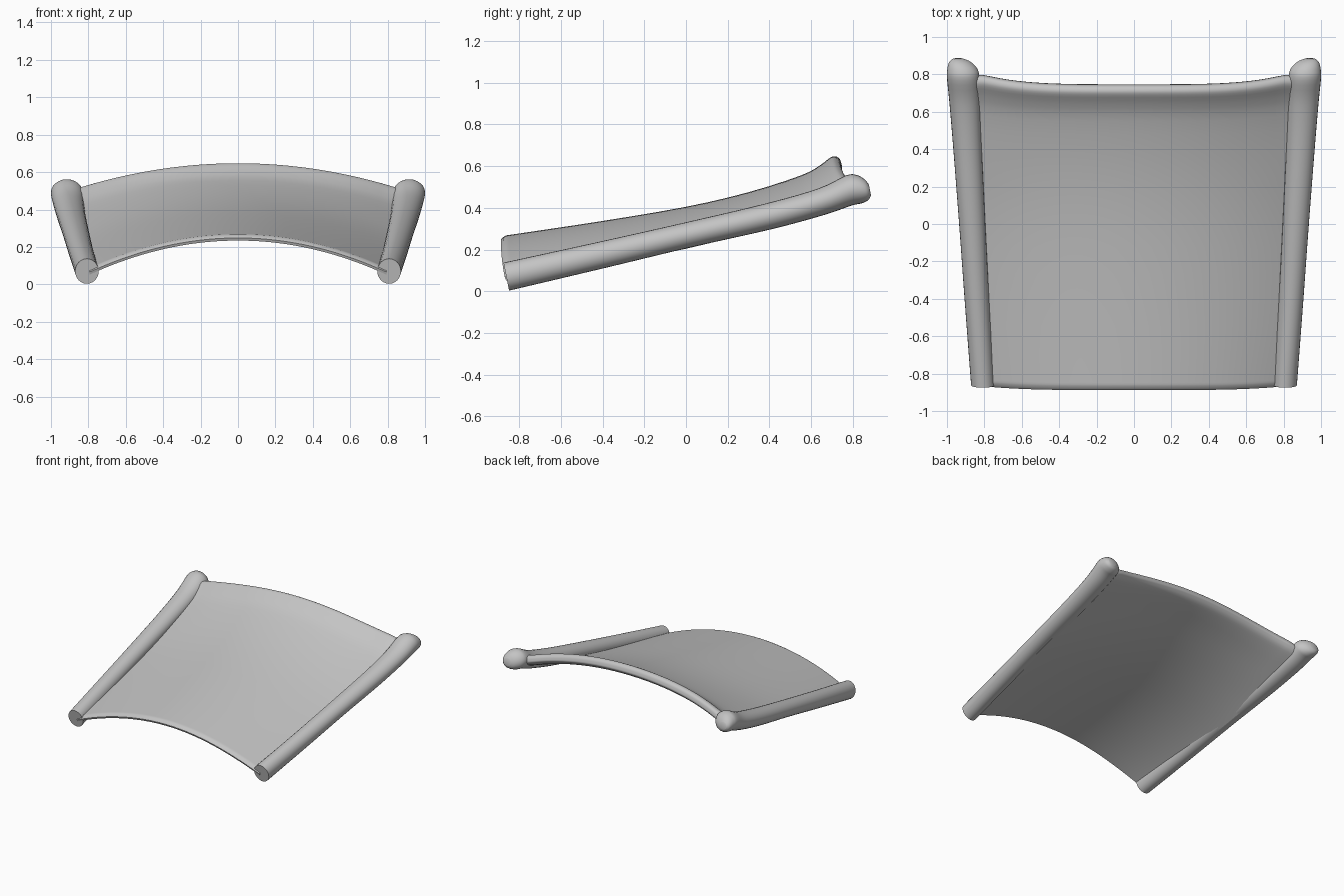
import bpy, bmesh, math

cube = bpy.data.objects.get("Cube")
if cube:
    bpy.data.objects.remove(cube, do_unlink=True)

grey = bpy.data.materials.new("plain grey")
grey.use_nodes = True
COLOUR = (0.55, 0.55, 0.55, 1)
grey.diffuse_color = COLOUR
grey.node_tree.nodes["Principled BSDF"].inputs["Base Color"].default_value = COLOUR


def loft(name, loops, angle):
    """Skin a row of closed loops, cap both ends and shade smooth."""
    bm = bmesh.new()
    rows = [[bm.verts.new(p) for p in loop] for loop in loops]
    n = len(rows[0])
    for a, b in zip(rows, rows[1:]):
        for i in range(n):
            j = (i + 1) % n
            bm.faces.new((a[i], a[j], b[j], b[i]))
    bm.faces.new(rows[0])
    bm.faces.new(rows[-1])
    bmesh.ops.recalc_face_normals(bm, faces=bm.faces)
    mesh = bpy.data.meshes.new(name)
    bm.to_mesh(mesh)
    bm.free()
    mesh.materials.append(grey)
    obj = bpy.data.objects.new(name, mesh)
    bpy.context.collection.objects.link(obj)
    bpy.ops.object.select_all(action='DESELECT')
    obj.select_set(True)
    bpy.context.view_layer.objects.active = obj
    bpy.ops.object.shade_smooth_by_angle(angle=math.radians(angle))
    return obj


def catmull(points, steps):
    """Smooth a list of tuples with a Catmull-Rom spline."""
    out = []
    last = len(points) - 1
    for i in range(last):
        p0, p1, p2, p3 = (points[max(0, min(last, k))] for k in range(i - 1, i + 3))
        for s in range(steps):
            t = s / steps
            out.append(tuple(
                b + 0.5 * t * (c - a + t * (2*a - 5*b + 4*c - d + t * (3*(b - c) + d - a)))
                for a, b, c, d in zip(p0, p1, p2, p3)))
    return out + [points[-1]]


# Side rails: y, x, z, half width, half height along the length
RAIL = [(-.862, .808, .07, .063, .067), (-.4, .84, .175, .066, .063),
        (0, .865, .268, .07, .06), (.4, .89, .36, .076, .062),
        (.65, .905, .43, .082, .064), (.78, .913, .483, .087, .072),
        (.83, .918, .49, .08, .068), (.865, .93, .488, .058, .05),
        (.882, .94, .486, .03, .026)]
SIDES = 24
TILT = 0.2
for side, name in ((1, "left_rail"), (-1, "right_rail")):
    loops = []
    for y, x, z, rx, rz in catmull(RAIL, 4):
        ring = []
        for k in range(SIDES):
            a = 2 * math.pi * k / SIDES
            dz = rz * math.sin(a)
            ring.append((side * (x + rx * math.cos(a)), y - TILT * dz, z + dz))
        loops.append(ring)
    loft(name, loops, 50)

# Arched panel: y, z section at the middle, with a thicker rolled back lip
TOP = [(-.888, .248), (-.865, .266), (-.8, .277), (-.4, .337), (0, .405), (.3, .475),
       (.55, .555), (.64, .602), (.69, .64), (.715, .647), (.737, .635), (.747, .605)]
BOTTOM = [(.747, .605), (.72, .575), (.66, .55), (.55, .515), (.3, .44), (0, .37),
          (-.4, .303), (-.8, .245), (-.882, .234)]
section = catmull(TOP, 3) + catmull(BOTTOM, 3)[1:]
COLUMNS = 40
loops = []
for c in range(COLUMNS + 1):
    u = 2 * c / COLUMNS - 1
    loop = []
    for y, z in section:
        x = u * (.85 + .064 * y)
        v = (y + .88) / 1.62
        bow = min(1, abs(x) / .8) ** 4
        back = max(0, min(1, (y - .3) / .42))
        front = max(0, min(1, (-.6 - y) / .28))
        drop = (.289 + (.18 - .289) * v) * x * x
        loop.append((x, y + bow * (.05 * back + .02 * front), z - drop))
    loops.append(loop)
loft("arched_panel", loops, 60)
